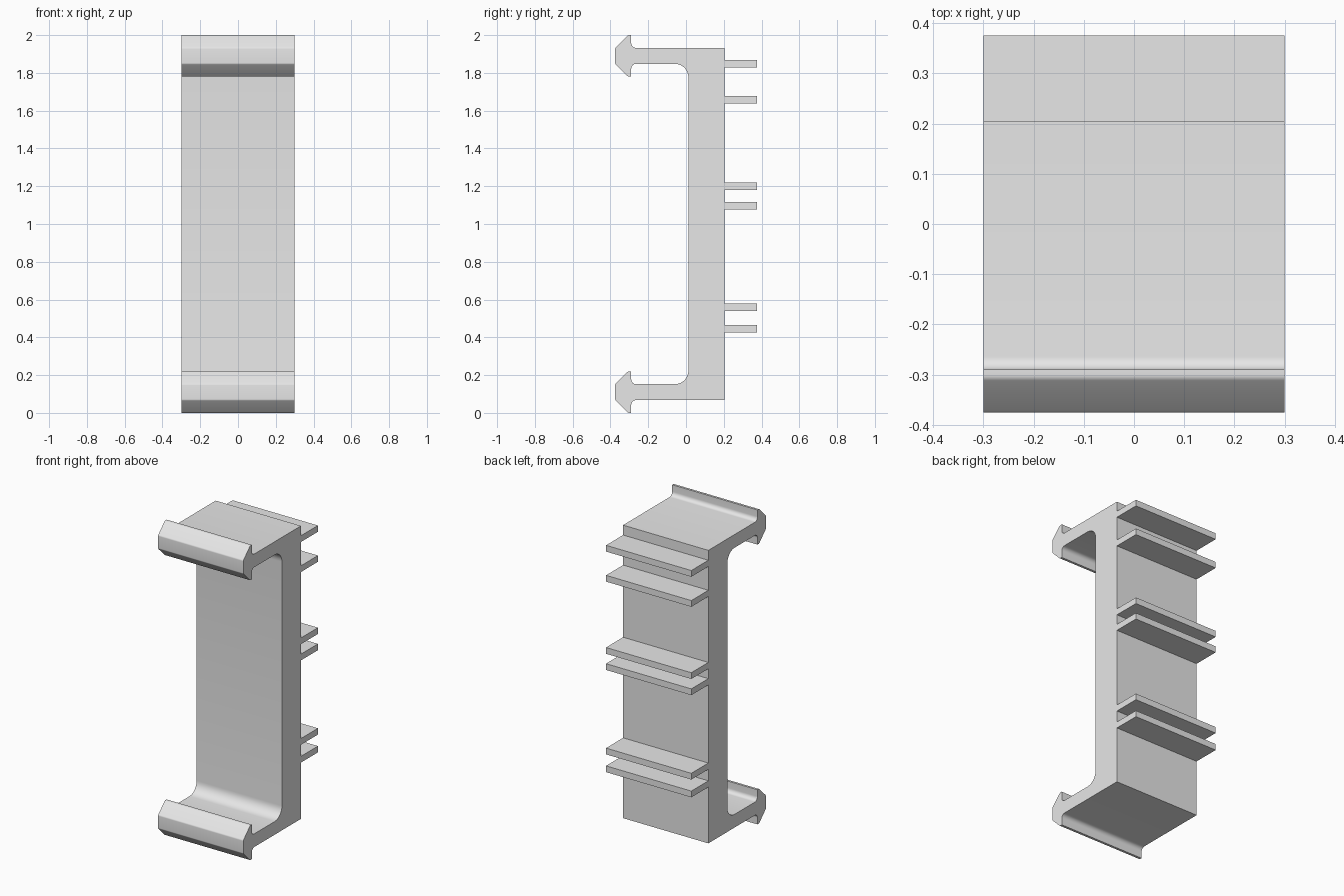
import bpy, bmesh, math
from mathutils import Vector

cube = bpy.data.objects.get("Cube")
if cube:
    bpy.data.objects.remove(cube, do_unlink=True)

WIDTH = 0.6
BACK = 0.204

grey = bpy.data.materials.new("plain grey")
grey.use_nodes = True
grey.diffuse_color = (0.8, 0.8, 0.8, 1)
grey.node_tree.nodes["Principled BSDF"].inputs["Base Color"].default_value = (0.8, 0.8, 0.8, 1)


def rounded(corners):
    """Turn (y, z, radius) corners into a closed outline with arc fillets."""
    out = []
    for i, (y, z, r) in enumerate(corners):
        p = Vector((y, z))
        if r == 0:
            out.append(p)
            continue
        a = (Vector(corners[i - 1][:2]) - p).normalized()
        b = (Vector(corners[(i + 1) % len(corners)][:2]) - p).normalized()
        half = a.angle(b) / 2
        centre = p + (a + b).normalized() * (r / math.sin(half))
        start = p + a * (r / math.tan(half)) - centre
        end = p + b * (r / math.tan(half)) - centre
        sweep = start.angle(end)
        steps = max(3, round(math.degrees(sweep) / 12))
        for k in range(steps + 1):
            t = sweep * k / steps
            out.append(centre + (start * math.sin(sweep - t) + end * math.sin(t)) / math.sin(sweep))
    return out


def extrude_profile(name, outline):
    """Extrude a (y, z) outline across the full width."""
    bm = bmesh.new()
    face = bm.faces.new([bm.verts.new((-WIDTH / 2, y, z)) for y, z in outline])
    new = bmesh.ops.extrude_face_region(bm, geom=[face])["geom"]
    bmesh.ops.translate(bm, vec=(WIDTH, 0, 0),
                        verts=[v for v in new if isinstance(v, bmesh.types.BMVert)])
    bmesh.ops.recalc_face_normals(bm, faces=bm.faces)
    mesh = bpy.data.meshes.new(name)
    bm.to_mesh(mesh)
    bm.free()
    mesh.materials.append(grey)
    obj = bpy.data.objects.new(name, mesh)
    bpy.context.collection.objects.link(obj)
    return obj


# Bracket body: upper half with arm and barbed hook, mirrored to the lower half
upper = [
    (BACK, 1.932, 0),
    (-0.29, 1.932, 0.026),
    (-0.29, 2.0, 0),
    (-0.307, 2.0, 0.016),
    (-0.375, 1.932, 0.012),
    (-0.375, 1.848, 0.012),
    (-0.307, 1.78, 0.016),
    (-0.29, 1.78, 0),
    (-0.29, 1.848, 0.026),
    (0.013, 1.848, 0.072),
]
lower = [(y, 2 - z, r) for y, z, r in reversed(upper)]
body = extrude_profile("bracket_body", rounded(upper + lower))
bpy.ops.object.select_all(action="DESELECT")
body.select_set(True)
bpy.context.view_layer.objects.active = body
bpy.ops.object.shade_smooth_by_angle(angle=math.radians(30))

# Thin fins on the back, in three pairs
for i, z in enumerate((1.849, 1.658, 1.199, 1.096, 0.559, 0.446)):
    h = 0.02
    extrude_profile(f"back_fin_{i + 1}",
                    [(BACK, z - h), (0.375, z - h), (0.375, z + h), (BACK, z + h)])
